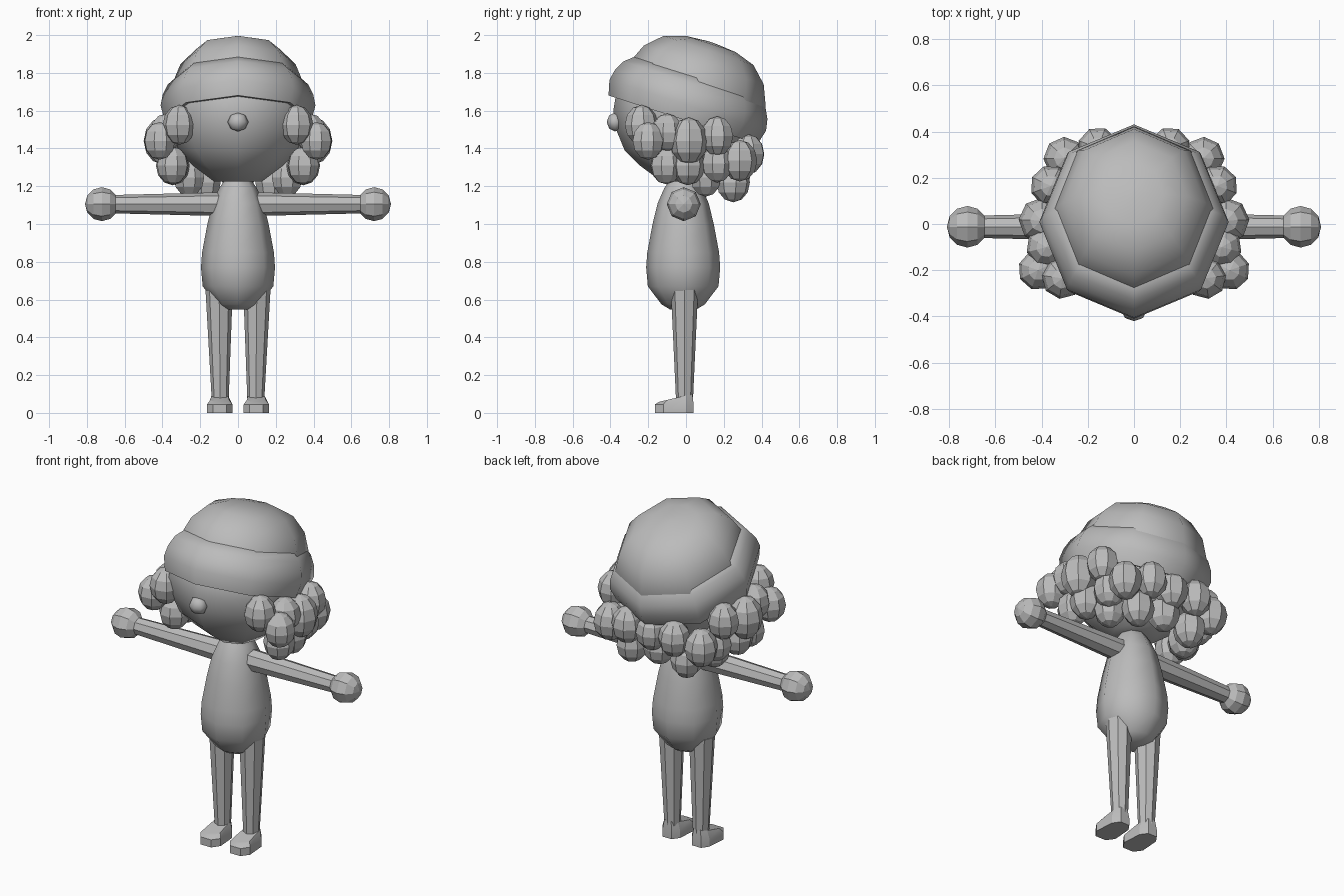
import bpy, bmesh, math
from mathutils import Matrix, Vector

if "Cube" in bpy.data.objects:
    bpy.data.objects.remove(bpy.data.objects["Cube"])

grey = bpy.data.materials.new("soft_grey")
grey.diffuse_color = (0.5, 0.5, 0.5, 1)
grey.use_nodes = True
grey.node_tree.nodes["Principled BSDF"].inputs["Base Color"].default_value = grey.diffuse_color


def finish(name, bm, matrix=Matrix(), smooth=50):
    """Turn a bmesh into a named, shaded object."""
    bmesh.ops.transform(bm, matrix=matrix, verts=bm.verts)
    bmesh.ops.recalc_face_normals(bm, faces=bm.faces)
    mesh = bpy.data.meshes.new(name)
    bm.to_mesh(mesh)
    bm.free()
    mesh.materials.append(grey)
    ob = bpy.data.objects.new(name, mesh)
    bpy.context.collection.objects.link(ob)
    if smooth:
        bpy.ops.object.select_all(action='DESELECT')
        bpy.context.view_layer.objects.active = ob
        ob.select_set(True)
        bpy.ops.object.shade_smooth_by_angle(angle=math.radians(smooth))
    return ob


def loft(name, loops, matrix=Matrix(), smooth=50):
    """Skin equal-length point loops and cap both ends."""
    bm = bmesh.new()
    rings = [[bm.verts.new(p) for p in loop] for loop in loops]
    n = len(rings[0])
    for a, b in zip(rings, rings[1:]):
        for i in range(n):
            j = (i + 1) % n
            bm.faces.new((a[i], a[j], b[j], b[i]))
    bm.faces.new(rings[0])
    bm.faces.new(rings[-1])
    return finish(name, bm, matrix, smooth)


def lathe(name, profile, matrix=Matrix(), sides=8, smooth=50):
    """Revolve (radius, height) pairs around z."""
    turn = [2 * math.pi * i / sides for i in range(sides)]
    loops = [[(r * math.cos(t), r * math.sin(t), h) for t in turn] for r, h in profile]
    return loft(name, loops, matrix, smooth)


def ball(name, centre, size, matrix=Matrix(), smooth=0, rings=6):
    bm = bmesh.new()
    bmesh.ops.create_uvsphere(bm, u_segments=8, v_segments=rings, radius=1)
    m = Matrix.Translation(centre) @ matrix @ Matrix.Diagonal((*size, 1))
    return finish(name, bm, m, smooth)


# head and nose
lathe("head", [(0.13, 1.225), (0.245, 1.31), (0.325, 1.39), (0.37, 1.5),
               (0.385, 1.6), (0.365, 1.72), (0.28, 1.8)],
      Matrix.Diagonal((0.98, 1, 1, 1)))
ball("nose", (0, -0.375, 1.54), (0.055, 0.045, 0.05), smooth=50, rings=4)

# tilted cap: crown flowing into a turned-up band
tilt = Matrix.Translation((0, 0, 1.6)) @ Matrix.Rotation(math.radians(-18), 4, 'X')
lathe("cap_crown", [(0.375, 0.06), (0.38, 0.15), (0.333, 0.26), (0.25, 0.34),
                    (0.14, 0.376), (0.02, 0.386)],
      tilt @ Matrix.Translation((0, 0.015, 0)) @ Matrix.Diagonal((0.92, 1, 1, 1)))
lathe("cap_band", [(0.36, -0.04), (0.415, -0.05), (0.436, 0.03),
                   (0.424, 0.09), (0.395, 0.146), (0.35, 0.185)],
      tilt @ Matrix.Diagonal((0.94, 1, 1, 1)))

# curls: x, y, z, half height, mirrored left and right
curls = [(0.31, -0.235, 1.525, 0.105), (0.415, -0.20, 1.44, 0.10),
         (0.38, -0.10, 1.485, 0.10), (0.40, 0.015, 1.44, 0.124),
         (0.345, -0.105, 1.31, 0.10), (0.345, 0.01, 1.31, 0.105),
         (0.36, 0.165, 1.465, 0.105), (0.30, 0.285, 1.335, 0.11),
         (0.315, 0.165, 1.32, 0.10), (0.26, 0.105, 1.245, 0.10),
         (0.155, 0.33, 1.37, 0.105), (0.18, 0.25, 1.22, 0.105)]
for side, s in (("right", 1), ("left", -1)):
    for i, (x, y, z, h) in enumerate(curls):
        w = 0.035 + 0.52 * h
        ball(f"curl_{side}_{i + 1}", (s * x, y, z), (w, w, h),
             Matrix.Rotation(math.atan2(y, s * x), 4, 'Z'))
ball("curl_back_upper", (0, 0.32, 1.365), (0.09, 0.09, 0.105))
ball("curl_back_lower", (0, 0.25, 1.25), (0.09, 0.09, 0.1))

# pear-shaped body
lathe("body", [(0.07, 0.548), (0.115, 0.575), (0.187, 0.67), (0.196, 0.77), (0.19, 0.85),
               (0.162, 1.0), (0.135, 1.11), (0.10, 1.19), (0.065, 1.24)],
      Matrix.Translation((0, -0.015, 0)))

# arms, hands, legs and feet
for side, s in (("right", 1), ("left", -1)):
    along_x = Matrix.Rotation(s * math.pi / 2, 4, 'Y')
    lathe(f"arm_{side}", [(0.063, 0.08), (0.048, 0.68)],
          Matrix.Translation((0, -0.012, 1.105)) @ along_x, smooth=30)
    ball(f"hand_{side}", (s * 0.721, -0.012, 1.105), (0.09, 0.09, 0.089), along_x)

    top, bottom = Vector((s * 0.10, -0.008, 0.65)), Vector((s * 0.094, -0.008, 0.05))
    ring = [Vector((math.cos(i * math.pi / 4), math.sin(i * math.pi / 4), 0)) for i in range(8)]
    loft(f"leg_{side}", [[bottom + p * 0.044 for p in ring], [top + p * 0.072 for p in ring]],
         smooth=30)

    half = [(0.035, -0.165), (0.067, -0.12), (0.058, 0.0), (0.03, 0.04)]
    sole = half + [(-x, y) for x, y in reversed(half)]
    loft(f"foot_{side}", [[(x, y, 0) for x, y in sole],
                          [(x, y, 0.045) for x, y in sole],
                          [(x * 0.75, y * 0.85, 0.092 + 0.2 * y) for x, y in sole]],
         Matrix.Translation((s * 0.097, 0, 0)), smooth=30)
